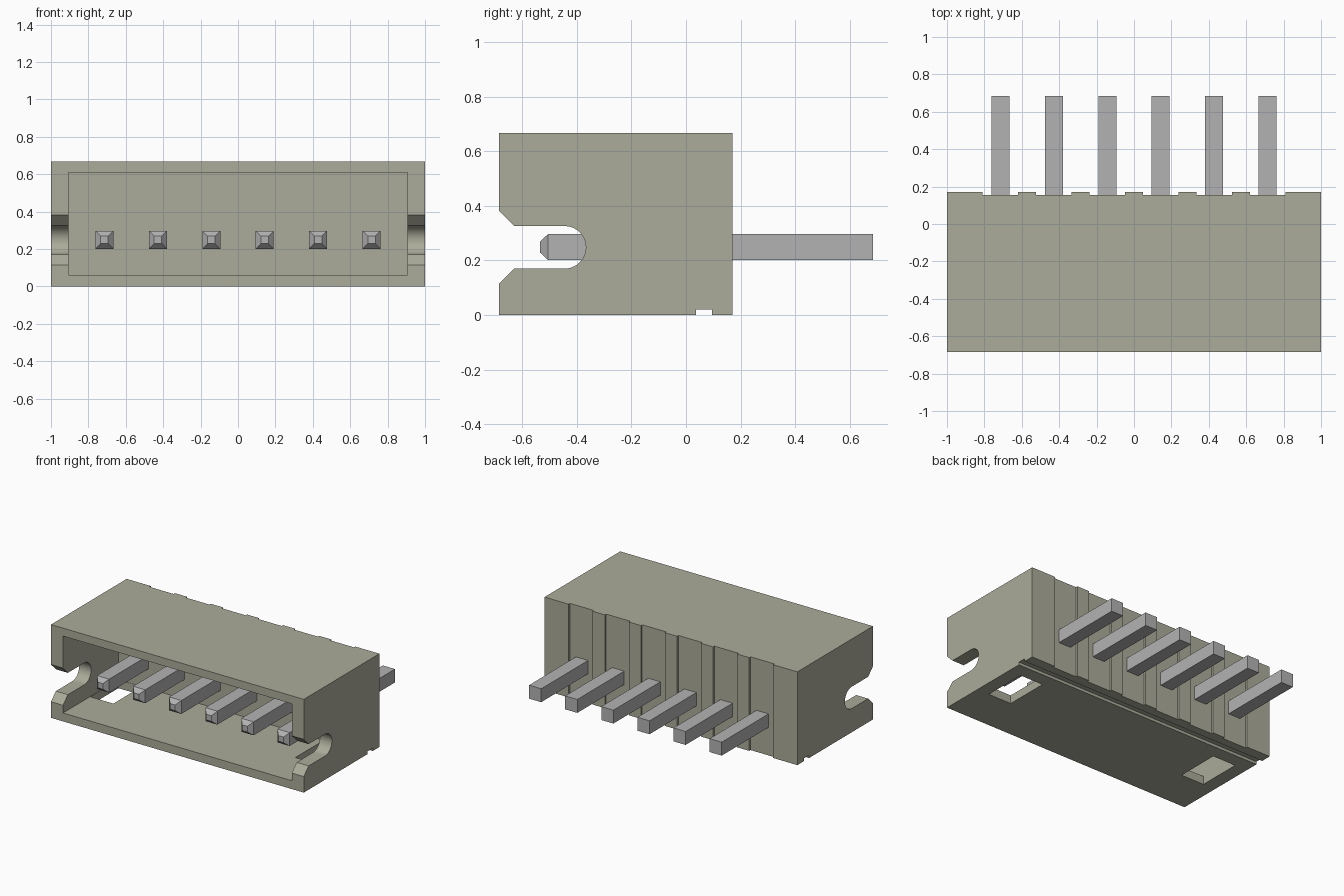
import bpy, bmesh, math
from mathutils import Vector

cube = bpy.data.objects.get("Cube")
if cube:
    bpy.data.objects.remove(cube, do_unlink=True)


def make_material(name, rgb):
    mat = bpy.data.materials.new(name)
    mat.use_nodes = True
    mat.diffuse_color = (*rgb, 1)
    mat.node_tree.nodes["Principled BSDF"].inputs["Base Color"].default_value = (*rgb, 1)
    return mat


BEIGE = make_material("beige plastic", (0.41, 0.41, 0.325))
GREY = make_material("grey metal", (0.45, 0.45, 0.45))


def finish(name, bm, mat):
    bmesh.ops.recalc_face_normals(bm, faces=bm.faces)
    mesh = bpy.data.meshes.new(name)
    bm.to_mesh(mesh)
    bm.free()
    mesh.materials.append(mat)
    obj = bpy.data.objects.new(name, mesh)
    bpy.context.collection.objects.link(obj)
    return obj


def box(name, lo, hi, mat=BEIGE):
    bm = bmesh.new()
    bmesh.ops.create_cube(bm, size=1)
    lo, hi = Vector(lo), Vector(hi)
    for v in bm.verts:
        v.co = (lo + hi) / 2 + v.co * (hi - lo)
    return finish(name, bm, mat)


def prism_x(name, profile, x0, x1):
    """Extrude a (y, z) profile along x."""
    bm = bmesh.new()
    face = bm.faces.new([bm.verts.new((x0, y, z)) for y, z in profile])
    ext = bmesh.ops.extrude_face_region(bm, geom=[face])
    verts = [g for g in ext["geom"] if isinstance(g, bmesh.types.BMVert)]
    bmesh.ops.translate(bm, verts=verts, vec=(x1 - x0, 0, 0))
    return finish(name, bm, BEIGE)


def cut(target, cutter):
    mod = target.modifiers.new("cut", "BOOLEAN")
    mod.operation, mod.solver, mod.object = "DIFFERENCE", "EXACT", cutter
    bpy.context.view_layer.objects.active = target
    bpy.ops.object.modifier_apply(modifier=mod.name)
    bpy.data.objects.remove(cutter, do_unlink=True)


FRONT, BACK, TOP = -0.685, 0.17, 0.667
PITCH = 0.2857
pin_xs = [(i - 2.5) * PITCH for i in range(6)]

# Housing shell with its open front cavity and the groove under the back
housing = box("housing", (-1, FRONT, 0), (1, BACK, TOP))
cut(housing, box("cavity", (-0.905, -1, 0.06), (0.905, -0.06, 0.61)))
cut(housing, box("groove", (-2, 0.037, -0.1), (2, 0.095, 0.02)))

# Shallow recess behind each pin
for x in pin_xs:
    cut(housing, box("recess", (x - 0.095, BACK - 0.015, -0.1), (x + 0.095, 0.3, 1)))

# Flared round-ended slots in the side walls, and windows in the floor
mid, r, end_y = 0.248, 0.078, -0.445
slot = [(-0.8, 0.0), (FRONT, 0.115), (-0.63, mid - r)]
slot += [(end_y + r * math.cos(a), mid + r * math.sin(a))
         for a in (math.pi * (i / 20 - 0.5) for i in range(21))]
slot += [(-0.63, mid + r), (FRONT, 0.381), (-0.8, 0.496)]
for s in (-1, 1):
    cut(housing, prism_x("slot", slot, s * 0.85, s * 1.1))
    xs = sorted((s * 0.72, s * 0.903))
    cut(housing, box("window", (xs[0], -0.38, -0.1), (xs[1], -0.062, 0.2)))

bpy.ops.object.select_all(action="DESELECT")
housing.select_set(True)
bpy.context.view_layer.objects.active = housing
bpy.ops.object.shade_smooth_by_angle(angle=math.radians(25))

# Square pins with tapered front tips
for i, x in enumerate(pin_xs):
    bm = bmesh.new()
    bmesh.ops.create_cube(bm, size=1)
    for v in bm.verts:
        v.co = (x + v.co.x * 0.096, 0.09 + v.co.y * 1.19, 0.249 + v.co.z * 0.096)
    bm.faces.ensure_lookup_table()
    tip = min(bm.faces, key=lambda f: f.calc_center_median().y)
    new = bmesh.ops.extrude_discrete_faces(bm, faces=[tip])["faces"][0]
    for v in new.verts:
        v.co = (x + (v.co.x - x) * 0.42, -0.535, 0.249 + (v.co.z - 0.249) * 0.42)
    finish(f"pin_{i + 1}", bm, GREY)
